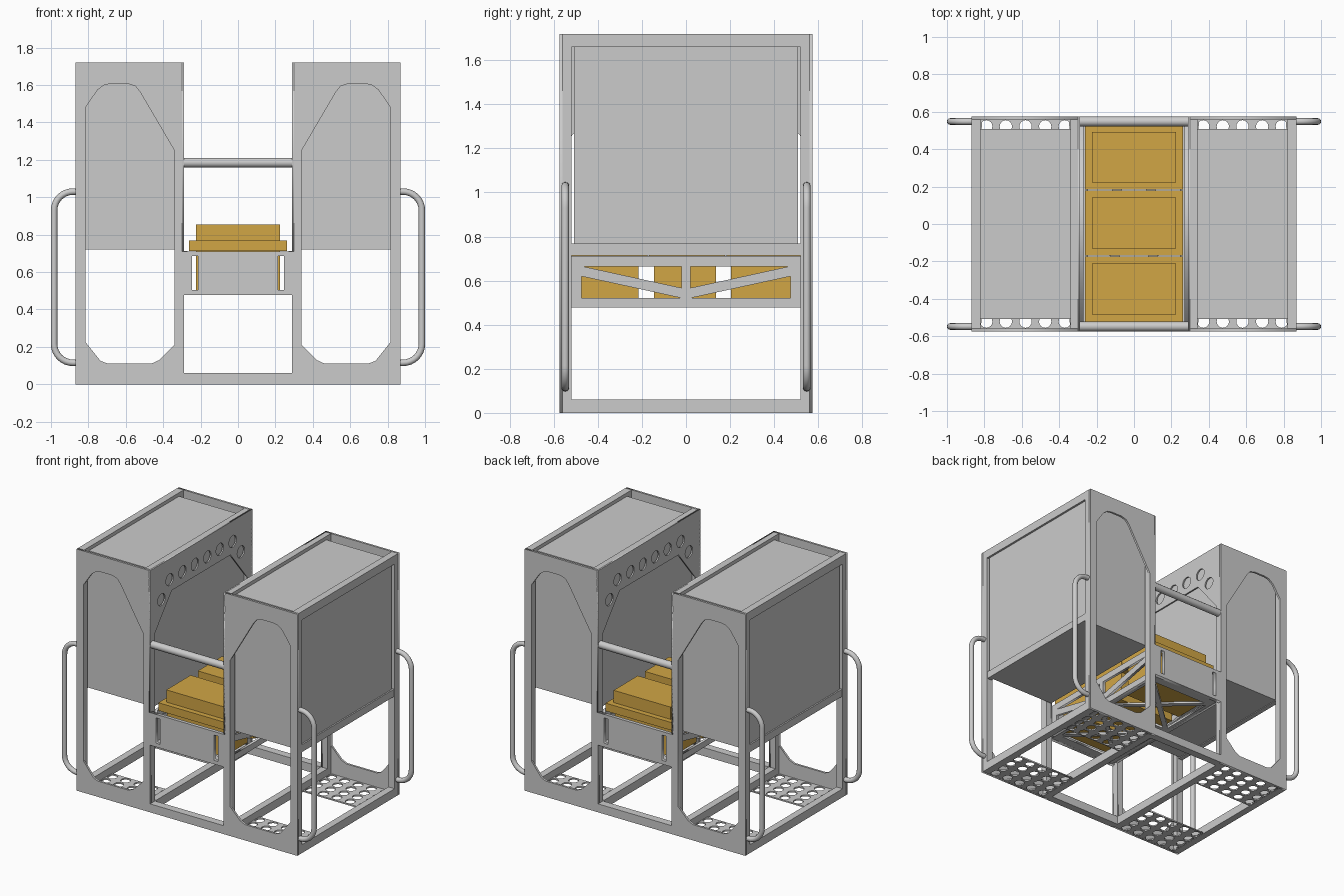
import bpy, math
from mathutils import Matrix

if "Cube" in bpy.data.objects:
    bpy.data.objects.remove(bpy.data.objects["Cube"])

orange = bpy.data.materials.new("orange")
orange.diffuse_color = (0.64, 0.38, 0.06, 1)
orange.use_nodes = True
orange.node_tree.nodes["Principled BSDF"].inputs["Base Color"].default_value = orange.diffuse_color

# plate planes: local (u, v, thickness) -> world
PLANES = {
    "xy": Matrix(((1, 0, 0), (0, 1, 0), (0, 0, 1))),
    "xz": Matrix(((1, 0, 0), (0, 0, -1), (0, 1, 0))),
    "yz": Matrix(((0, 0, 1), (1, 0, 0), (0, 1, 0))),
}


def box(name, x0, x1, y0, y1, z0, z1, mat=None):
    bpy.ops.mesh.primitive_cube_add(size=1)
    o = bpy.context.object
    o.name = name
    c = Matrix.Translation(((x0 + x1) / 2, (y0 + y1) / 2, (z0 + z1) / 2))
    o.data.transform(c @ Matrix.Diagonal((abs(x1 - x0), y1 - y0, z1 - z0, 1)))
    if mat:
        o.data.materials.append(mat)
    return o


def curve_mesh(name, cu, matrix):
    tmp = bpy.data.objects.new(name + "_tmp", cu)
    bpy.context.collection.objects.link(tmp)
    bpy.context.view_layer.update()
    me = bpy.data.meshes.new_from_object(tmp.evaluated_get(bpy.context.evaluated_depsgraph_get()))
    bpy.data.objects.remove(tmp)
    me.transform(matrix)
    o = bpy.data.objects.new(name, me)
    bpy.context.collection.objects.link(o)
    return o


def plate(name, plane, pos, thick, loops):
    """Flat sheet: first loop is the outline, the rest are holes."""
    cu = bpy.data.curves.new(name, "CURVE")
    cu.dimensions, cu.fill_mode, cu.extrude = "2D", "BOTH", thick / 2
    for pts in loops:
        s = cu.splines.new("POLY")
        s.points.add(len(pts) - 1)
        for p, (u, v) in zip(s.points, pts):
            p.co = (u, v, 0, 1)
        s.use_cyclic_u = True
    m = PLANES[plane]
    shift = m @ Matrix.Translation((0, 0, pos)).translation
    return curve_mesh(name, cu, Matrix.Translation(shift) @ m.to_4x4())


def tube(name, pts, r):
    cu = bpy.data.curves.new(name, "CURVE")
    cu.dimensions, cu.bevel_depth, cu.bevel_resolution, cu.use_fill_caps = "3D", r, 4, True
    s = cu.splines.new("POLY")
    s.points.add(len(pts) - 1)
    for p, co in zip(s.points, pts):
        p.co = (*co, 1)
    o = curve_mesh(name, cu, Matrix())
    bpy.ops.object.select_all(action="DESELECT")
    o.select_set(True)
    bpy.context.view_layer.objects.active = o
    bpy.ops.object.shade_smooth_by_angle(angle=math.radians(40))


def rect(u0, u1, v0, v1):
    return [(u0, v0), (u1, v0), (u1, v1), (u0, v1)]


def circle(u, v, r, n=20):
    return [(u + r * math.cos(2 * math.pi * i / n), v + r * math.sin(2 * math.pi * i / n)) for i in range(n)]


def flip(pts, s):
    return [(s * u, v) for u, v in pts]


window = [(.34, .21), (.42, .13), (.46, .112), (.70, .112), (.735, .125), (.815, .225),
          (.815, 1.48), (.75, 1.575), (.715, 1.6), (.68, 1.607), (.59, 1.607),
          (.55, 1.595), (.525, 1.565), (.34, 1.25)]
arch = [(-.575, .71), (-.52, .71), (-.52, 1.255), (-.33, 1.487), (.33, 1.487), (.52, 1.255),
        (.52, .71), (.575, .71), (.575, 1.72), (-.575, 1.72)]
arch_holes = [circle(s * y, z, .042) for s in (-1, 1)
              for y, z in ((.07, 1.573), (.21, 1.573), (.355, 1.573), (.447, 1.465))]
truss_holes = [flip(t, s) for s in (-1, 1) for t in (
    [(.47, .665), (.02, .665), (.02, .567)], [(.475, .62), (.475, .522), (.025, .522)])]

for sx, side in ((-1, "left"), (1, "right")):
    def sbox(name, x0, x1, *rest):
        return box(f"{side}_{name}", min(sx * x0, sx * x1), max(sx * x0, sx * x1), *rest)

    # tower cabinet and its frame rails
    sbox("cabinet", .31, .855, -.508, .508, .72, 1.695)
    sbox("cabinet_lower_flange", .83, .865, -.522, .522, .715, .768)
    for n, x0, x1 in (("inner", .30, .34), ("outer", .82, .87)):
        sbox(n + "_top_rail", x0, x1, -.56, .56, 1.66, 1.72)
        sbox(n + "_floor_rail", x0 - (.01 if n == "inner" else 0), x1, -.56, .56, 0, .06)
        for sy in (-1, 1):
            sbox(n + "_post", x0, x1, min(sy * .52, sy * .56), max(sy * .52, sy * .56), .06, 1.66)

    # inner arch sheet with round holes, lower post faces, side truss
    plate(side + "_arch_sheet", "yz", sx * .295, .01, [arch] + arch_holes)
    for sy in (-1, 1):
        plate(side + "_post_face", "yz", sx * .295, .01,
              [flip(rect(.52, .56, .06, .71), sy)])
    plate(side + "_truss", "yz", sx * .28, .02, [rect(-.52, .52, .478, .712)] + truss_holes)

    for sy in (-1, 1):
        # end sheet with tall window
        plate(side + "_end_sheet", "xz", -sy * .5675, .015,
              [flip(rect(.29, .87, 0, 1.72), sx), flip(window, sx)])
        # perforated floor step
        holes = [circle(sx * (.37 + .105 * i), sy * (.285 + .079 * j), .033, 16)
                 for i in range(5) for j in range(4)]
        y0, y1 = sorted((sy * .245, sy * .56))
        plate(side + "_floor_step", "xy", .006, .01,
              [rect(*sorted((sx * .34, sx * .82)), y0, y1)] + holes)
        # grab handle
        path = [(sx * .86, sy * .548, 1.03)]
        for cz, a0 in ((.93, 90), (.215, 0)):
            for k in range(9):
                a = math.radians(a0 - k * 90 / 8)
                path.append((sx * (.883 + .1 * math.cos(a)), sy * .548, cz + .1 * math.sin(a)))
        path.append((sx * .86, sy * .548, .115))
        tube(side + "_grab_handle", path, .0175)

for sy, end in ((-1, "front"), (1, "back")):
    # parts that span the gap between towers
    tube(end + "_cross_bar", [(-.295, sy * .548, 1.185), (.295, sy * .548, 1.185)], .026)
    y0, y1 = sorted((sy * .52, sy * .575))
    box(end + "_floor_cross_rail", -.29, .29, y0, y1, 0, .06)
    plate(end + "_table_panel", "xz", -sy * .5625, .025,
          [rect(-.29, .29, .478, .71), rect(-.245, -.213, .505, .685), rect(.213, .245, .505, .685)])
    # braced tray under the crates: an X in each half
    cy = sy * .265
    tri = []
    for s in (-1, 1):
        tri.append([(s * .025, cy), (s * .245, cy - .2), (s * .245, cy + .2)])
        tri.append([(0, cy + s * .025), (-.22, cy + s * .222), (.22, cy + s * .222)])
    y0, y1 = sorted((0, sy * .55))
    plate(end + "_tray_brace", "xy", .486, .015, [rect(-.27, .27, y0, y1)] + tri)

# three orange crates: lower body, flange, raised lid
for i, (ya, yb, ba, bb) in enumerate(((-.522, -.174, -.48, -.215), (-.168, .178, -.145, .135),
                                      (.184, .53, .205, .48))):
    box(f"crate_body_{i + 1}", -.225, .225, ba, bb, .497, .715, orange)
    box(f"crate_flange_{i + 1}", -.262, .262, ya, yb, .712, .768, orange)
    box(f"crate_lid_{i + 1}", -.225, .225, ya + .037, yb - .037, .768, .855, orange)
